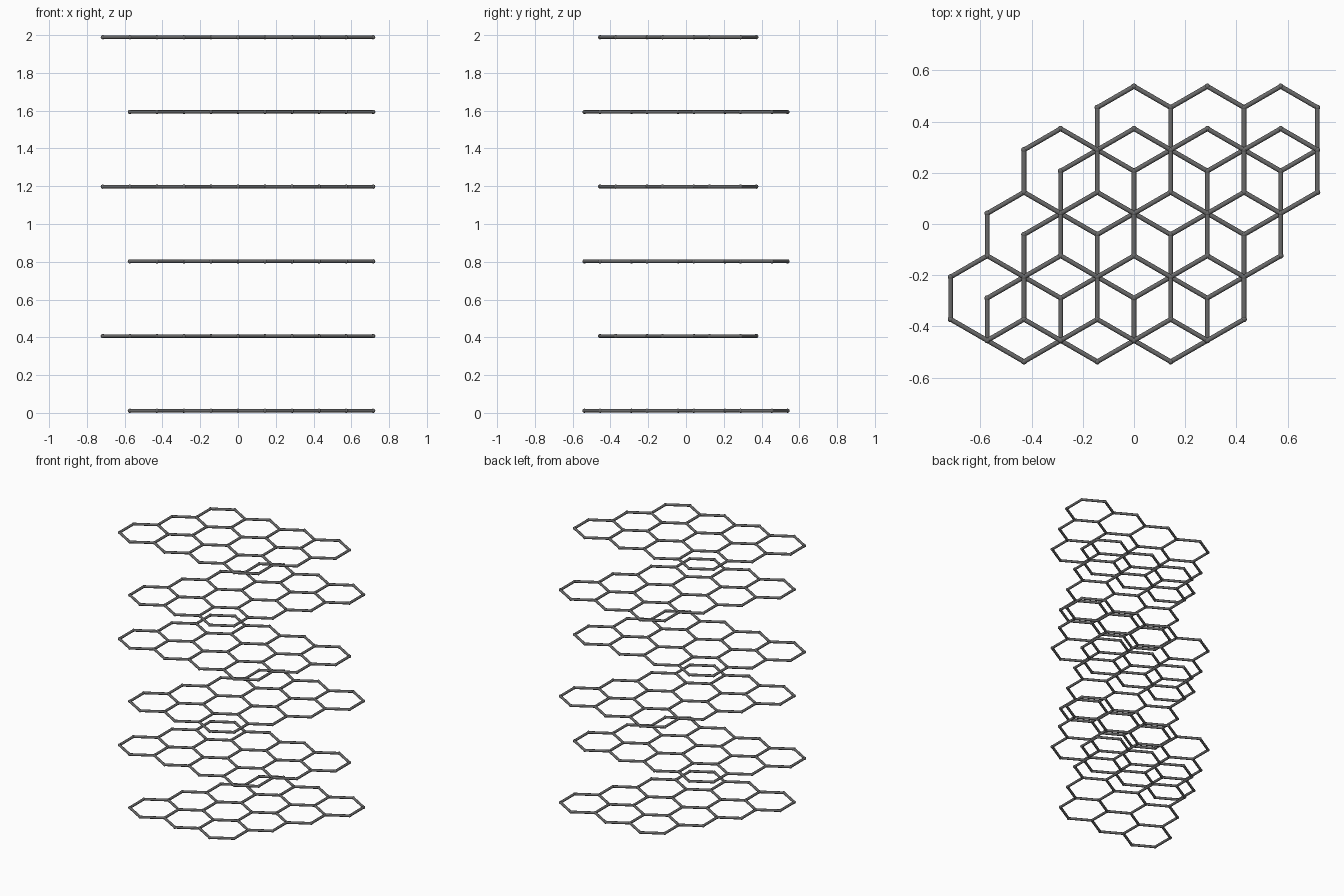
import bpy
import bmesh
from math import sqrt
from mathutils import Matrix, Vector

if "Cube" in bpy.data.objects:
    bpy.data.objects.remove(bpy.data.objects["Cube"])

BOND = 0.1653                # side of one hexagon
HALF = BOND * sqrt(3) / 2    # half the width of one hexagon
ROD_R, JOINT_R = 0.0092, 0.0112
LAYERS = 6

grey = bpy.data.materials.new("graphite grey")
grey.use_nodes = True
colour = (0.14, 0.14, 0.14, 1)
grey.diffuse_color = colour
grey.node_tree.nodes["Principled BSDF"].inputs["Base Color"].default_value = colour


def lattice(rows, cells, first_x, first_y):
    """Joints and rods of a slanted honeycomb, keyed on an integer grid."""
    corners = [(0, 2), (1, 1), (1, -1), (0, -2), (-1, -1), (-1, 1)]
    joints, rods = set(), set()
    for row in range(rows):
        for cell in range(cells):
            cx, cy = first_x + row + 2 * cell, 3 * row
            ring = [(cx + x, cy + y) for x, y in corners]
            joints.update(ring)
            rods.update(frozenset((ring[i], ring[i - 1])) for i in range(6))

    def place(key):
        return Vector((key[0] * HALF, (first_y + key[1] / 2) * BOND, 0))
    return ([place(j) for j in sorted(joints)],
            [[place(k) for k in sorted(rod)] for rod in rods])


def honeycomb_sheet(name, z, layout):
    joints, rods = lattice(*layout)
    bm = bmesh.new()
    # Round joints
    for point in joints:
        bmesh.ops.create_uvsphere(bm, u_segments=12, v_segments=8, radius=JOINT_R,
                                  matrix=Matrix.Translation(point))
    # Rods between the joints
    for a, b in rods:
        turn = (b - a).to_track_quat('Z', 'Y').to_matrix().to_4x4()
        bmesh.ops.create_cone(bm, cap_ends=False, segments=12, radius1=ROD_R,
                              radius2=ROD_R, depth=(b - a).length,
                              matrix=Matrix.Translation((a + b) / 2) @ turn)
    for face in bm.faces:
        face.smooth = True
    mesh = bpy.data.meshes.new(name)
    bm.to_mesh(mesh)
    bm.free()
    mesh.materials.append(grey)
    sheet = bpy.data.objects.new(name, mesh)
    sheet.location.z = z
    bpy.context.collection.objects.link(sheet)


# Two alternating sheets: rows, cells per row, first cell column, first row height
LONG_SHEET = (4, 3, -3, -2.25)
WIDE_SHEET = (3, 4, -4, -1.75)
for i in range(LAYERS):
    height = JOINT_R + i * (2 - 2 * JOINT_R) / (LAYERS - 1)
    honeycomb_sheet(f"honeycomb_sheet_{i + 1}", height, WIDE_SHEET if i % 2 else LONG_SHEET)
